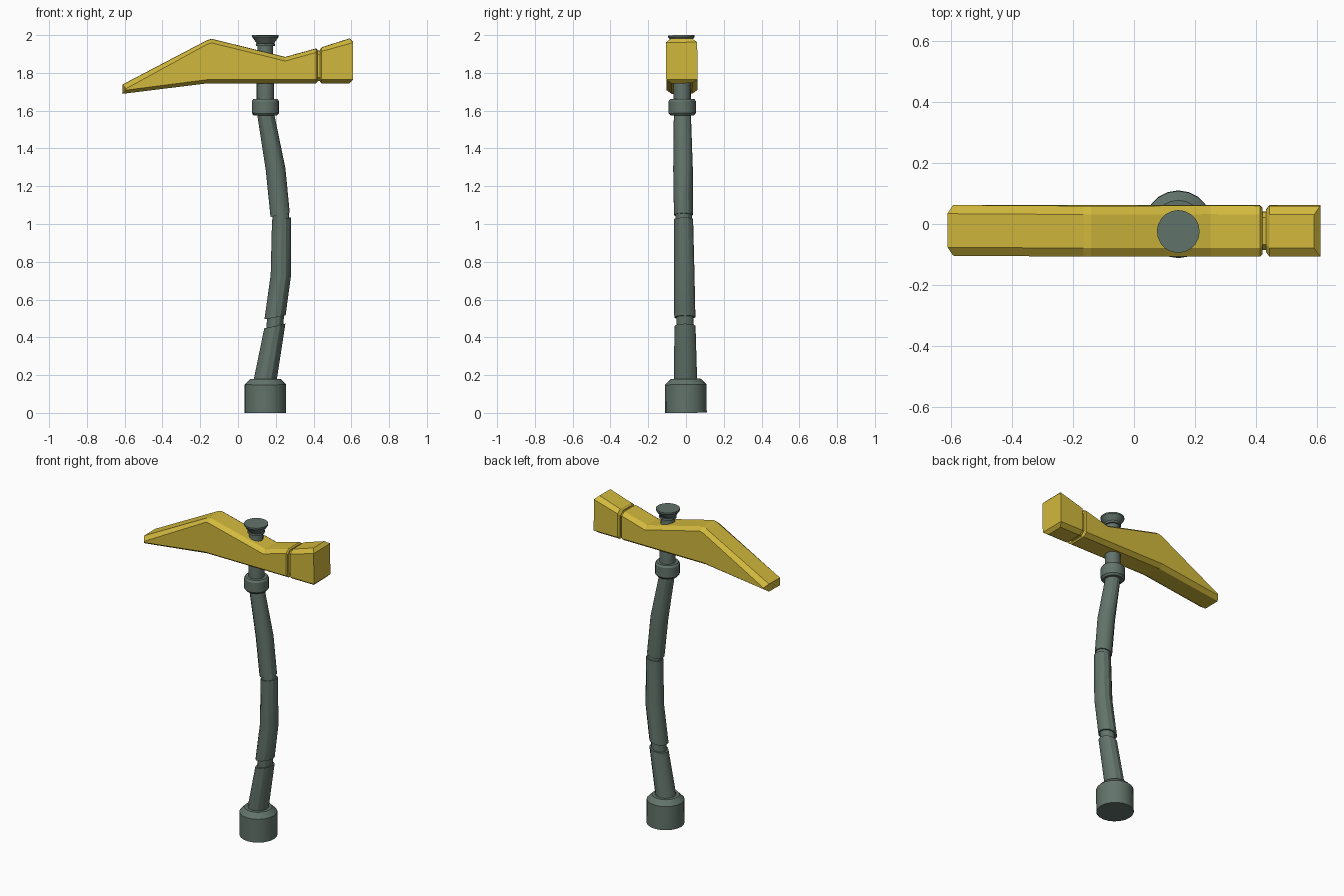
import bpy, bmesh, math
from mathutils import Matrix

if "Cube" in bpy.data.objects:
    bpy.data.objects.remove(bpy.data.objects["Cube"])

CX = 0.145                                  # x of the cap, collar and base axis
TILT = Matrix.Rotation(0.0122, 4, 'X')      # whole tool leans very slightly


def material(name, col):
    m = bpy.data.materials.new(name)
    m.diffuse_color = (*col, 1)
    m.use_nodes = True
    m.node_tree.nodes["Principled BSDF"].inputs["Base Color"].default_value = m.diffuse_color
    return m


grey = material("green_grey_metal", (0.122, 0.171, 0.147))
yellow = material("yellow_paint", (0.64, 0.48, 0.046))


def loft(name, rings, mat, smooth=False):
    """Skin a list of equal-length vertex rings and cap both ends."""
    bm = bmesh.new()
    vr = [[bm.verts.new(TILT @ Matrix.Translation(p).translation) for p in r] for r in rings]
    n = len(vr[0])
    for a, b in zip(vr, vr[1:]):
        for i in range(n):
            j = (i + 1) % n
            bm.faces.new((a[i], a[j], b[j], b[i]))
    bm.faces.new(vr[0][::-1])
    bm.faces.new(vr[-1])
    bmesh.ops.remove_doubles(bm, verts=bm.verts, dist=0.0003)
    bmesh.ops.recalc_face_normals(bm, faces=bm.faces)
    me = bpy.data.meshes.new(name)
    bm.to_mesh(me)
    bm.free()
    me.materials.append(mat)
    ob = bpy.data.objects.new(name, me)
    bpy.context.collection.objects.link(ob)
    if smooth:
        bpy.ops.object.select_all(action='DESELECT')
        bpy.context.view_layer.objects.active = ob
        ob.select_set(True)
        bpy.ops.object.shade_smooth_by_angle(angle=math.radians(30))
    return ob


def tube(name, stations, sides=12):
    """Stations are (x, z, radius, slope); slope slants the ring in x."""
    rings = []
    for x, z, r, s in stations:
        ring = []
        for i in range(sides):
            a = 2 * math.pi * i / sides
            dx = r * math.cos(a)
            ring.append((x + dx, r * math.sin(a), z + s * dx))
        rings.append(ring)
    return loft(name, rings, grey, True)


def turned(name, profile, sides=20):
    return tube(name, [(CX, z, r, 0) for r, z in profile], sides)


# base pommel
turned("base_pommel", [(0.11, 0.0), (0.11, 0.15), (0.08, 0.18)])

# bent handle in three segments with thin necks between
tube("handle_lower", [(0.139, 0.15, 0.061, 0), (0.145, 0.18, 0.061, 0), (0.195, 0.46, 0.056, 0.22)])
tube("lower_neck", [(0.192, 0.43, 0.045, 0.2), (0.202, 0.54, 0.045, 0.2)])
tube("handle_middle", [(0.196, 0.506, 0.056, 0.18), (0.227, 0.73, 0.054, 0),
                       (0.23, 1.028, 0.05, 0.12)])
tube("upper_neck", [(0.23, 1.0, 0.044, 0.12), (0.223, 1.07, 0.044, 0.12)])
tube("handle_upper", [(0.223, 1.048, 0.051, 0.2), (0.199, 1.29, 0.052, 0.1),
                      (CX, 1.59, 0.045, 0)])

# collar, pin through the head, and flared end cap
turned("collar", [(0.062, 1.575), (0.072, 1.587), (0.072, 1.65), (0.064, 1.662)])
turned("head_pin", [(0.046, 1.65), (0.046, 1.86), (0.041, 1.88), (0.041, 1.945)])
turned("pin_ring", [(0.05, 1.942), (0.05, 1.955)])
turned("end_cap", [(0.045, 1.955), (0.07, 1.99), (0.07, 2.0)])


def head_ring(xi, xo, zb, zt, w=0.083, cy=0.028, cz=0.02):
    """Chamfered rectangle: xi is x of the inner edges, xo of the side edges."""
    half = [(xi, w - cy, zb), (xo, w, zb + cz), (xo, w, zt - cz), (xi, w - cy, zt)]
    return half + [(x, -y, z) for x, y, z in reversed(half)]


# pick blade and head body
loft("pick_head", [
    head_ring(-0.611, -0.592, 1.69, 1.738),
    head_ring(-0.165, -0.165, 1.745, 1.972),
    head_ring(-0.14, -0.14, 1.745, 1.98),
    head_ring(0.25, 0.25, 1.745, 1.884),
    head_ring(0.413, 0.413, 1.745, 1.929),
    head_ring(0.42, 0.42, 1.753, 1.922, 0.076),
], yellow)

# narrow groove
loft("groove", [head_ring(x, x, 1.757, 1.917, 0.062, 0.018) for x in (0.41, 0.45)], yellow)

# hammer face
end_w, end_b, end_t = 0.083, 1.745, 1.982
loft("hammer_face", [
    head_ring(0.433, 0.433, 1.755, 1.923, 0.07),
    head_ring(0.443, 0.443, 1.745, 1.935),
    head_ring(0.59, 0.61, end_b, end_t, end_w),
    head_ring(0.61, 0.61, end_b + 0.02, end_t - 0.02, end_w, 0.028, 0.0),
], yellow)
